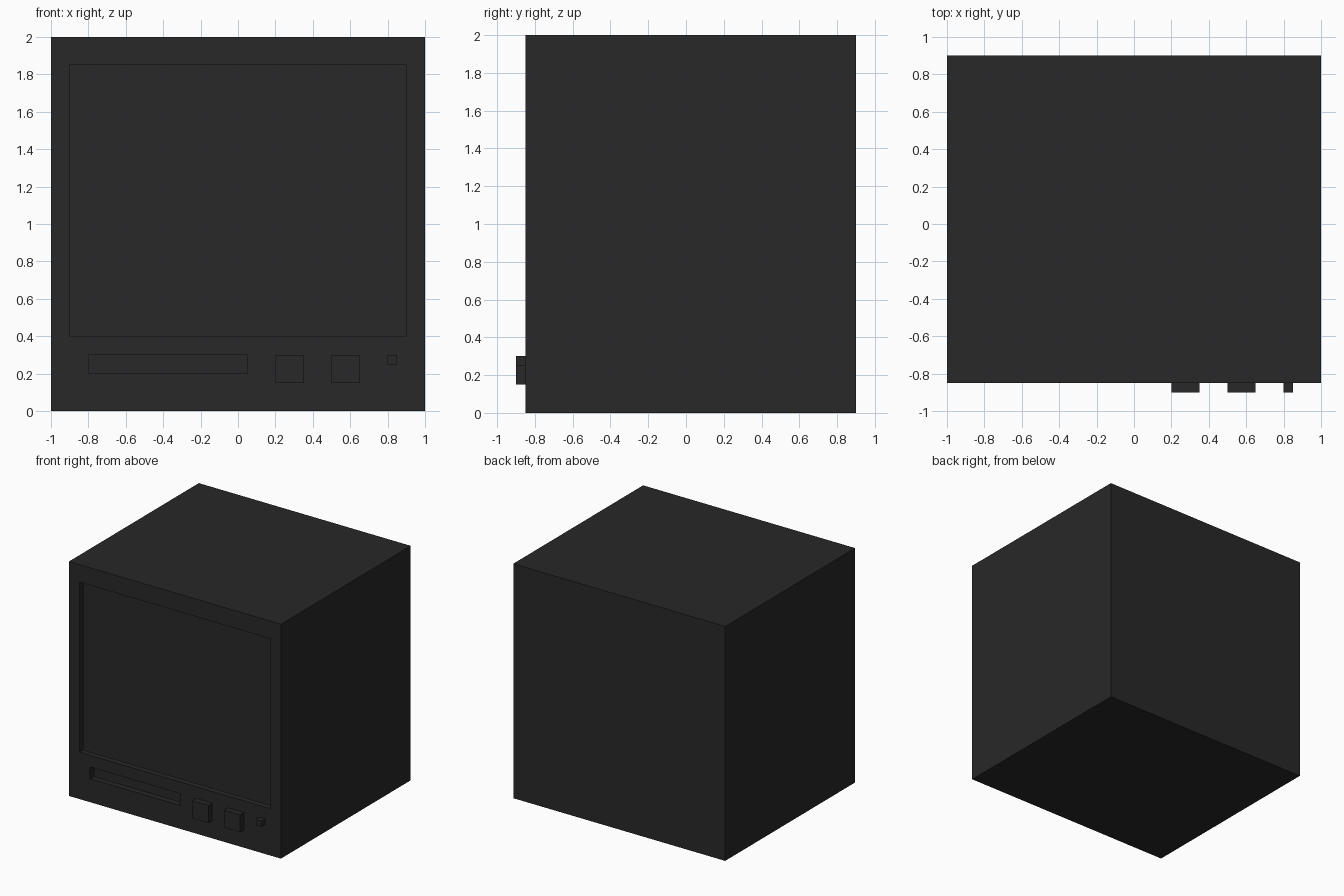
import bpy, bmesh

if "Cube" in bpy.data.objects:
    bpy.data.objects.remove(bpy.data.objects["Cube"])

dark = bpy.data.materials.new("charcoal_plastic")
dark.diffuse_color = (0.0212, 0.0212, 0.0212, 1)
dark.use_nodes = True
dark.node_tree.nodes["Principled BSDF"].inputs["Base Color"].default_value = dark.diffuse_color


def box(name, x, y, z):
    """Box from (min, max) ranges on each axis."""
    bm = bmesh.new()
    bmesh.ops.create_cube(bm, size=1)
    for v in bm.verts:
        for i, (lo, hi) in enumerate((x, y, z)):
            v.co[i] = hi if v.co[i] > 0 else lo
    mesh = bpy.data.meshes.new(name)
    bm.to_mesh(mesh)
    bm.free()
    mesh.materials.append(dark)
    ob = bpy.data.objects.new(name, mesh)
    bpy.context.collection.objects.link(ob)
    return ob


FRONT = -0.85

# Cabinet
cabinet = box("cabinet", (-1, 1), (FRONT, 0.9), (0, 2))

# Screen opening, wider screen well behind its lip, and speaker slot
recesses = {
    "screen_well": ((-0.95, 0.95), (FRONT + 0.05, FRONT + 0.1), (0.35, 1.9)),
    "screen_opening": ((-0.9, 0.9), (FRONT - 0.1, FRONT + 0.07), (0.4, 1.85)),
    "speaker_slot": ((-0.8, 0.05), (FRONT - 0.1, FRONT + 0.05), (0.2, 0.3)),
}
for name, ranges in recesses.items():
    cutter = box(name + "_cutter", *ranges)
    mod = cabinet.modifiers.new(name, 'BOOLEAN')
    mod.operation = 'DIFFERENCE'
    mod.solver = 'EXACT'
    mod.object = cutter
    bpy.context.view_layer.objects.active = cabinet
    bpy.ops.object.modifier_apply(modifier=mod.name)
    bpy.data.objects.remove(cutter)

# Front controls
box("left_button", (0.2, 0.35), (-0.9, FRONT), (0.15, 0.3))
box("right_button", (0.5, 0.65), (-0.9, FRONT), (0.15, 0.3))
box("power_light", (0.8, 0.85), (-0.9, FRONT), (0.25, 0.3))
